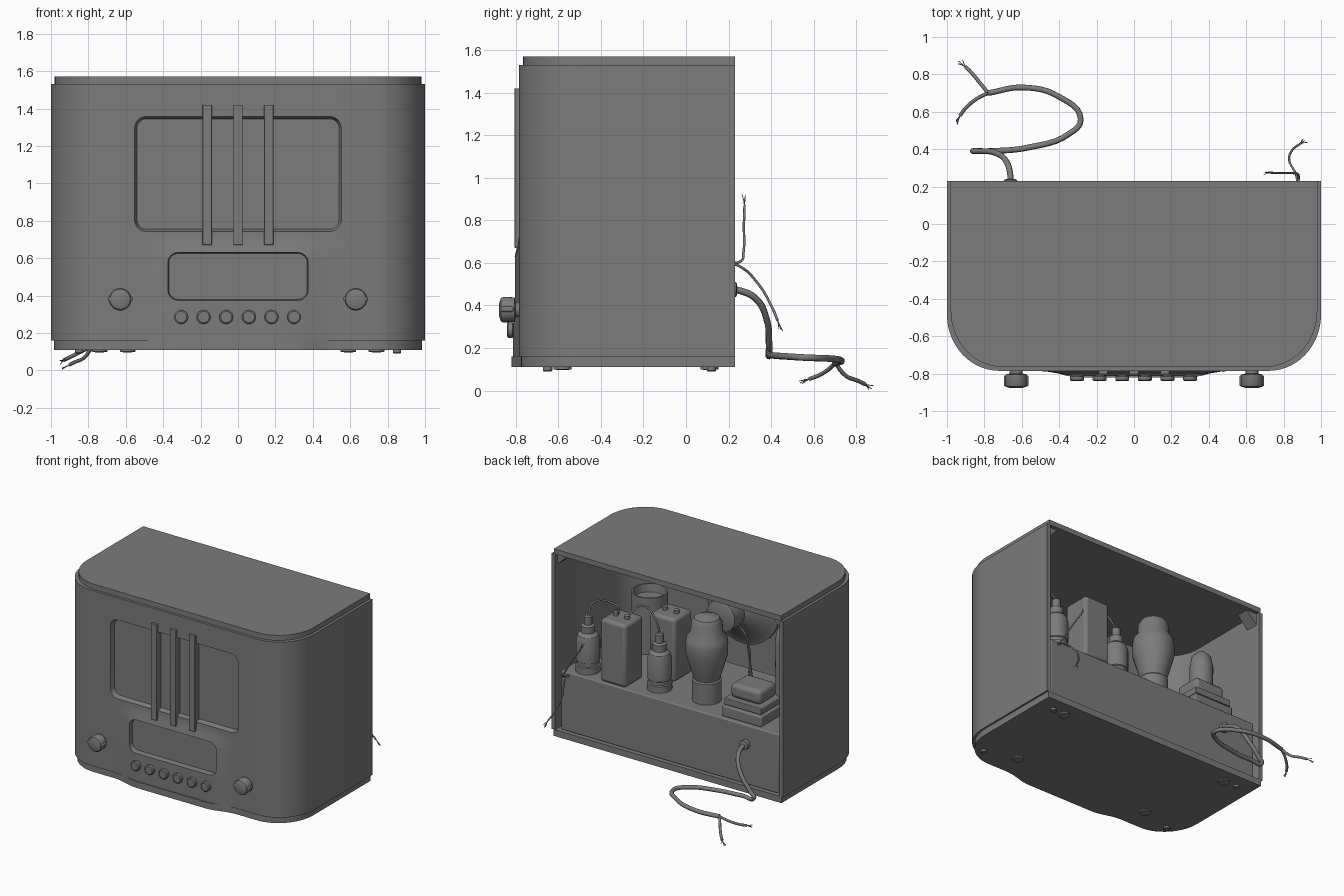
import bpy, bmesh, random
from math import sin, cos, pi
from mathutils import Vector

random.seed(4)
cube = bpy.data.objects.get("Cube")
if cube:
    bpy.data.objects.remove(cube)

grey = bpy.data.materials.new("plain grey")
grey.use_nodes = True
GREY = (0.2, 0.2, 0.2, 1)
grey.diffuse_color = GREY
grey.node_tree.nodes["Principled BSDF"].inputs["Base Color"].default_value = GREY


def finish(ob, angle=0.6):
    ob.data.materials.clear()
    ob.data.materials.append(grey)
    bpy.ops.object.select_all(action='DESELECT')
    ob.select_set(True)
    bpy.context.view_layer.objects.active = ob
    bpy.ops.object.shade_smooth_by_angle(angle=angle)
    return ob


def loft(name, rings, bevel=0):
    """Closed solid through a list of equal-length point rings."""
    bm = bmesh.new()
    vs = [[bm.verts.new(p) for p in ring] for ring in rings]
    n = len(vs[0])
    for a, b in zip(vs, vs[1:]):
        for i in range(n):
            j = (i + 1) % n
            bm.faces.new((a[i], a[j], b[j], b[i]))
    bm.faces.new(vs[0])
    bm.faces.new(vs[-1])
    bmesh.ops.recalc_face_normals(bm, faces=bm.faces)
    me = bpy.data.meshes.new(name)
    bm.to_mesh(me)
    bm.free()
    ob = bpy.data.objects.new(name, me)
    bpy.context.collection.objects.link(ob)
    if bevel:
        mod = ob.modifiers.new("bevel", 'BEVEL')
        mod.width, mod.segments = bevel, 3
    return finish(ob)


def box(name, x, y, z, bevel=0):
    ring = lambda h: [(x[0], y[0], h), (x[1], y[0], h), (x[1], y[1], h), (x[0], y[1], h)]
    return loft(name, [ring(z[0]), ring(z[1])], bevel)


def lathe(name, profile, loc, axis='Z', n=28):
    """Turned part; profile is (radius, height), axis Y points to the back."""
    rings = []
    for r, h in profile:
        circle = [(r * cos(2 * pi * i / n), r * sin(2 * pi * i / n)) for i in range(n)]
        rings.append([Vector(loc) + Vector((a, b, h) if axis == 'Z' else (a, h, b))
                      for a, b in circle])
    return loft(name, rings)


def wire(name, points, radius):
    cu = bpy.data.curves.new(name, 'CURVE')
    cu.dimensions = '3D'
    cu.bevel_depth, cu.bevel_resolution, cu.resolution_u = radius, 2, 6
    cu.use_fill_caps = True
    sp = cu.splines.new('BEZIER')
    sp.bezier_points.add(len(points) - 1)
    for bp, p in zip(sp.bezier_points, points):
        bp.co = p
        bp.handle_left_type = bp.handle_right_type = 'AUTO'
    ob = bpy.data.objects.new(name, cu)
    bpy.context.collection.objects.link(ob)
    ob.data.materials.append(grey)
    return ob


def outline(z, w, front, back, bulge=0, rx=0.28, ry=0.3):
    """Plan of the cabinet: square back, round front corners, swollen middle."""
    right = [(w, back)]
    for i in range(15):
        t = pi / 2 * i / 14
        right.append((w - rx + rx * cos(t), front + ry - ry * sin(t)))
    for i in range(10):
        x = 0.52 * (1 - i / 10)
        t = min(1, max(0, (0.52 - x) / 0.22))
        right.append((x, front - bulge * t * t * (3 - 2 * t)))
    left = [(-x, y) for x, y in reversed(right)]
    return [(x, y, z) for x, y in right + left]


def round_rect(x, z, r, y, grow=0):
    """Rounded rectangle standing in the xz plane."""
    pts = []
    for k, (sx, sz) in enumerate([(1, 1), (-1, 1), (-1, -1), (1, -1)]):
        cx = x - r if sx > 0 else r - x
        cz = z[1] - r if sz > 0 else z[0] + r
        for i in range(7):
            t = pi / 2 * (k + i / 6)
            pts.append((cx + (r + grow) * cos(t), y, cz + (r + grow) * sin(t)))
    return pts


# Cabinet shell, hollowed from the back, with two recessed windows
levels = [(0.16, 0.027), (0.6, 0.025), (0.64, 0.018), (0.68, 0.006), (0.72, 0), (1.53, 0)]
cabinet = loft("cabinet", [outline(z, 1, -0.785, 0.23, b) for z, b in levels])
hollow = loft("hollow_cutter", [outline(z, 0.97, -0.725, 0.4, 0, 0.26, 0.28) for z in (0.1, 1.6)])
grille_cut = loft("grille_cutter", [round_rect(0.54, (0.755, 1.345), 0.05, -0.75),
                                    round_rect(0.54, (0.755, 1.345), 0.05, -0.86, 0.04)])
dial_cut = loft("dial_cutter", [round_rect(0.37, (0.38, 0.625), 0.05, -0.77),
                                round_rect(0.37, (0.38, 0.625), 0.05, -0.9, 0.02)])
for cutter in (hollow, grille_cut, dial_cut):
    mod = cabinet.modifiers.new("cut", 'BOOLEAN')
    mod.object, mod.operation, mod.solver = cutter, 'DIFFERENCE', 'EXACT'
    bpy.context.view_layer.objects.active = cabinet
    bpy.ops.object.modifier_apply(modifier=mod.name)
    bpy.data.objects.remove(cutter)
finish(cabinet)

# Lid and plinth
loft("lid", [outline(z, 0.98, -0.765, 0.23) for z in (1.53, 1.57)])
loft("plinth", [outline(z, 0.985, -0.775, 0.23, 0.045) for z in (0.11, 0.16)])

# Grille bars
for i in (-1, 0, 1):
    box("grille_bar", (i * 0.165 - 0.025, i * 0.165 + 0.025), (-0.805, -0.74), (0.67, 1.42), 0.004)

# Push buttons
for i in range(6):
    lathe("push_button", [(0.028, 0.06), (0.03, 0.02), (0.037, 0.015), (0.037, -0.005), (0.03, -0.01)],
          (-0.305 + 0.121 * i, -0.83, 0.285), 'Y')

for s in (-1, 1):
    # Tuning knobs with a small pointer rib
    lathe("knob", [(0.035, 0.1), (0.035, 0.07), (0.058, 0.065), (0.06, 0.01), (0.054, 0), (0.03, -0.008)],
          (s * 0.63, -0.87, 0.38), 'Y')
    box("knob_rib", (s * 0.63 - 0.066, s * 0.63 + 0.066), (-0.868, -0.81), (0.37, 0.395), 0.008)
    # Feet and bottom fixings
    for y in (0.12, -0.65):
        lathe("foot", [(0.018, 0), (0.022, 0.005), (0.022, 0.025)], (s * 0.85, y, 0.09), n=16)
    for x, y in ((0.74, 0.11), (0.59, -0.58)):
        lathe("bottom_washer", [(0.02, -0.004), (0.042, 0), (0.042, 0.014)], (s * x, y, 0.1), n=20)
    # Corner blocks under the lid
    loft("corner_block", [[(s * 0.97, y, 1.53), (s * 0.88, y, 1.53), (s * 0.97, y, 1.44)]
                          for y in (0.1, 0.2)])

# Chassis
TOP = 0.62
box("chassis", (-0.94, 0.94), (-0.6, 0.2), (0.16, TOP), 0.008)

# Small valves with shield can and top cap
for x, y in ((0.79, 0.08), (0.2, 0.04)):
    lathe("small_valve", [(0.09, 0), (0.09, 0.05), (0.08, 0.055), (0.08, 0.08), (0.087, 0.085),
                          (0.087, 0.24), (0.075, 0.28), (0.05, 0.3), (0.05, 0.35), (0.03, 0.36),
                          (0.03, 0.42), (0.02, 0.43)], (x, y, TOP))

# Coil cans
for x, y in ((0.5, 0.08), (0.27, -0.2)):
    box("coil_can", (x - 0.11, x + 0.11), (y - 0.11, y + 0.11), (TOP, 1.11), 0.025)
    for dx in (-0.05, 0.05):
        lathe("can_screw", [(0.02, 0), (0.02, 0.025), (0.012, 0.03)], (x + dx, y, 1.11), n=12)

# Large power valve, tall valve and open drum
lathe("power_valve", [(0.105, 0), (0.105, 0.16), (0.095, 0.17), (0.11, 0.22), (0.15, 0.36), (0.152, 0.44),
                      (0.145, 0.49), (0.115, 0.53), (0.112, 0.6), (0.09, 0.64), (0.04, 0.66)],
      (-0.18, 0, TOP))
lathe("tall_valve", [(0.08, 0), (0.085, 0.55), (0.07, 0.63), (0.03, 0.67)], (-0.76, -0.16, TOP))
lathe("drum", [(0.13, 0), (0.13, 0.44), (0.118, 0.44), (0.11, 0.38)], (0.65, -0.48, TOP))

# Mains transformer
box("transformer_foot", (-0.77, -0.43), (-0.12, 0.17), (TOP, 0.7), 0.008)
box("transformer_core", (-0.76, -0.44), (-0.11, 0.16), (0.71, 0.76), 0.005)
box("transformer_cover", (-0.73, -0.47), (-0.08, 0.13), (0.76, 0.87), 0.03)

# Loudspeaker behind the grille
lathe("speaker", [(0.31, -0.725), (0.31, -0.7), (0.28, -0.69), (0.13, -0.56), (0.12, -0.55),
                  (0.12, -0.43), (0.1, -0.42)], (0, 0, 1.05), 'Y', 32)

# Inner leads
wire("valve_lead", [(0.79, 0.08, 1.04), (0.78, 0.02, 1.13), (0.65, -0.05, 1.12), (0.54, 0.06, 1.12)], 0.007)
wire("valve_lead", [(0.2, 0.04, 1.03), (0.24, 0.02, 1.12), (0.38, 0, 1.2), (0.46, 0.06, 1.12)], 0.007)
for k in range(3):
    wire("speaker_lead", [(-0.1 - 0.03 * k, -0.5, 1), (-0.25, -0.42, 0.9 - 0.04 * k),
                          (-0.32 - 0.03 * k, -0.3, TOP)], 0.006)


def frayed(name, points, radius):
    """Lead with bare strands spread at its far end."""
    wire(name, points, radius)
    end = Vector(points[-1])
    way = (end - Vector(points[-2])).normalized() * 0.045
    for _ in range(5):
        off = Vector([random.uniform(-0.016, 0.016) for _ in range(3)])
        wire("bare_strand", [end - way * 0.2, end + way * 0.5 + off * 0.4, end + way + off], 0.002)


# Mains cord, split into two leads
fork = (-0.78, 0.7, 0.13)
wire("mains_cord", [(-0.66, 0.18, 0.475), (-0.66, 0.25, 0.47), (-0.68, 0.33, 0.43), (-0.74, 0.38, 0.33),
                    (-0.83, 0.39, 0.22), (-0.86, 0.39, 0.18), (-0.76, 0.39, 0.17), (-0.56, 0.41, 0.165),
                    (-0.35, 0.48, 0.16), (-0.285, 0.56, 0.155), (-0.4, 0.68, 0.15), (-0.59, 0.73, 0.14),
                    fork], 0.016)
lathe("cord_grommet", [(0.035, 0), (0.035, 0.04), (0.025, 0.045)], (-0.66, 0.195, 0.475), 'Y')
frayed("mains_lead", [fork, (-0.82, 0.75, 0.07), (-0.87, 0.81, 0.045), (-0.9, 0.84, 0.03)], 0.01)
frayed("mains_lead", [fork, (-0.84, 0.67, 0.1), (-0.9, 0.62, 0.07), (-0.93, 0.58, 0.055)], 0.01)

# Aerial and earth wires
frayed("aerial_wire", [(0.87, 0.19, 0.6), (0.88, 0.26, 0.61), (0.86, 0.27, 0.65), (0.78, 0.272, 0.78),
                       (0.72, 0.275, 0.87)], 0.006)
frayed("earth_wire", [(0.87, 0.19, 0.6), (0.87, 0.25, 0.585), (0.83, 0.34, 0.5), (0.85, 0.4, 0.4),
                      (0.89, 0.43, 0.33)], 0.006)
